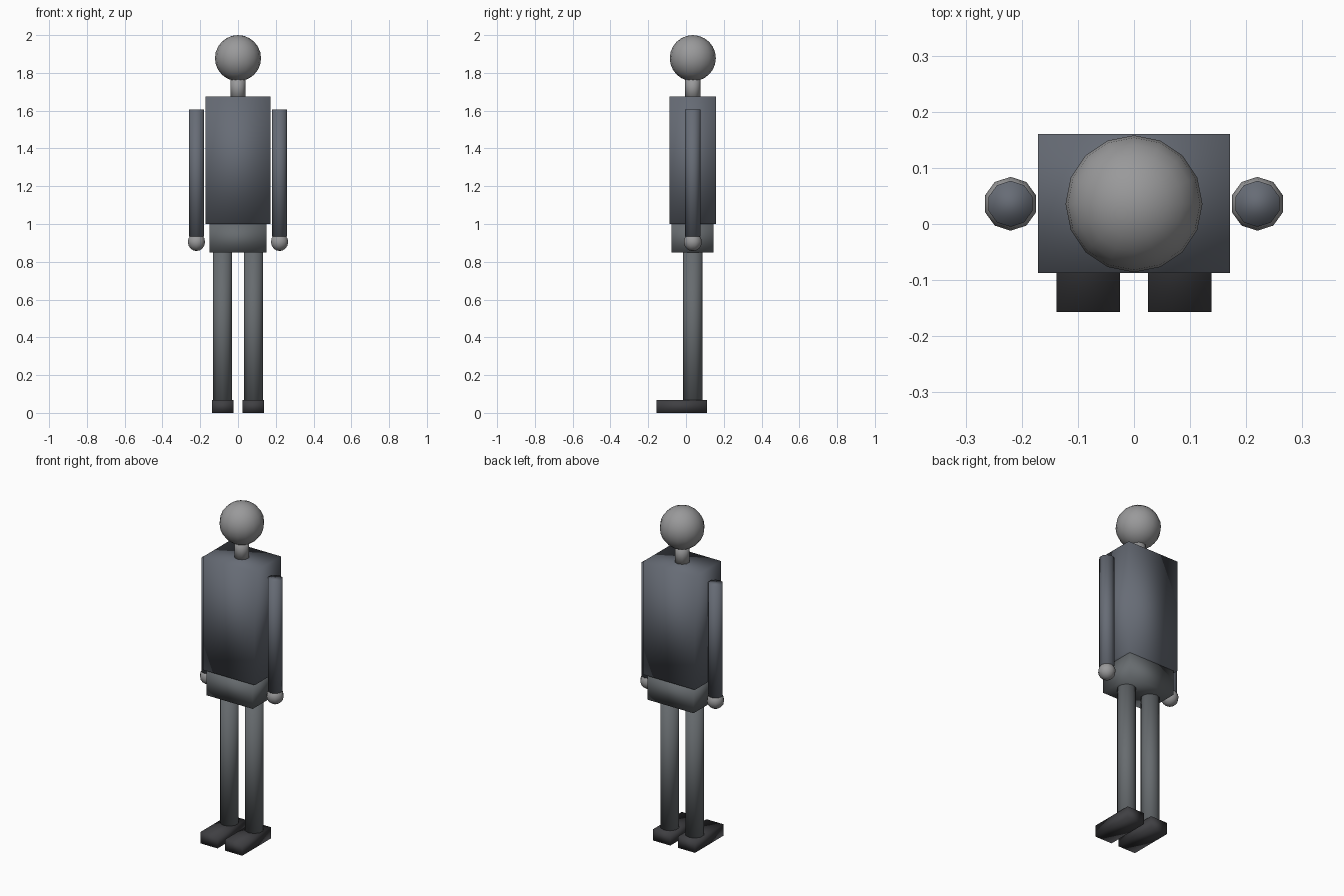
import bpy

cube = bpy.data.objects.get("Cube")
if cube:
    bpy.data.objects.remove(cube, do_unlink=True)


def make_material(name, rgb):
    mat = bpy.data.materials.new(name)
    mat.use_nodes = True
    color = (*rgb, 1.0)
    mat.diffuse_color = color
    mat.node_tree.nodes["Principled BSDF"].inputs["Base Color"].default_value = color
    return mat


SKIN = make_material("light grey skin", (0.32, 0.32, 0.325))
CLOTH = make_material("blue grey cloth", (0.135, 0.15, 0.18))
TROUSERS = make_material("grey trousers", (0.135, 0.148, 0.158))
SHOES = make_material("dark grey shoes", (0.05, 0.05, 0.055))

DEPTH = 0.036  # y of the body axis


def finish(name, mat):
    obj = bpy.context.object
    obj.name = obj.data.name = name
    obj.data.materials.append(mat)
    bpy.ops.object.shade_smooth()
    return obj


def box(name, mat, x, y, z):
    """Box from (min, max) pairs, with softly shaded corners."""
    center = [(a + b) / 2 for a, b in (x, y, z)]
    bpy.ops.mesh.primitive_cube_add(size=1, location=center)
    obj = finish(name, mat)
    obj.scale = [b - a for a, b in (x, y, z)]
    bpy.ops.object.transform_apply(location=False, rotation=False, scale=True)
    return obj


def post(name, mat, x, radius, bottom, top):
    """Upright ten-sided cylinder."""
    bpy.ops.mesh.primitive_cylinder_add(
        vertices=10, radius=radius, depth=top - bottom,
        location=(x, DEPTH, (bottom + top) / 2))
    return finish(name, mat)


def ball(name, mat, x, z, radius, segments, rings):
    bpy.ops.mesh.primitive_uv_sphere_add(
        segments=segments, ring_count=rings, radius=radius,
        location=(x, DEPTH, z))
    return finish(name, mat)


# Head, neck and trunk
ball("head", SKIN, 0, 1.878, 0.122, 16, 12)
post("neck", SKIN, 0, 0.041, 1.66, 1.78)
box("torso", CLOTH, (-0.171, 0.171), (-0.087, 0.16), (1.0, 1.675))
box("hips", TROUSERS, (-0.152, 0.152), (-0.078, 0.146), (0.85, 1.0))

# Limbs on both sides
for side, s in (("left", 1), ("right", -1)):
    post(side + "_arm", CLOTH, s * 0.22, 0.041, 0.935, 1.605)
    ball(side + "_hand", SKIN, s * 0.22, 0.905, 0.048, 10, 8)
    post(side + "_leg", TROUSERS, s * 0.082, 0.052, 0.02, 0.85)
    box(side + "_foot", SHOES, sorted((s * 0.025, s * 0.138)),
        (-0.157, 0.112), (0, 0.068))
